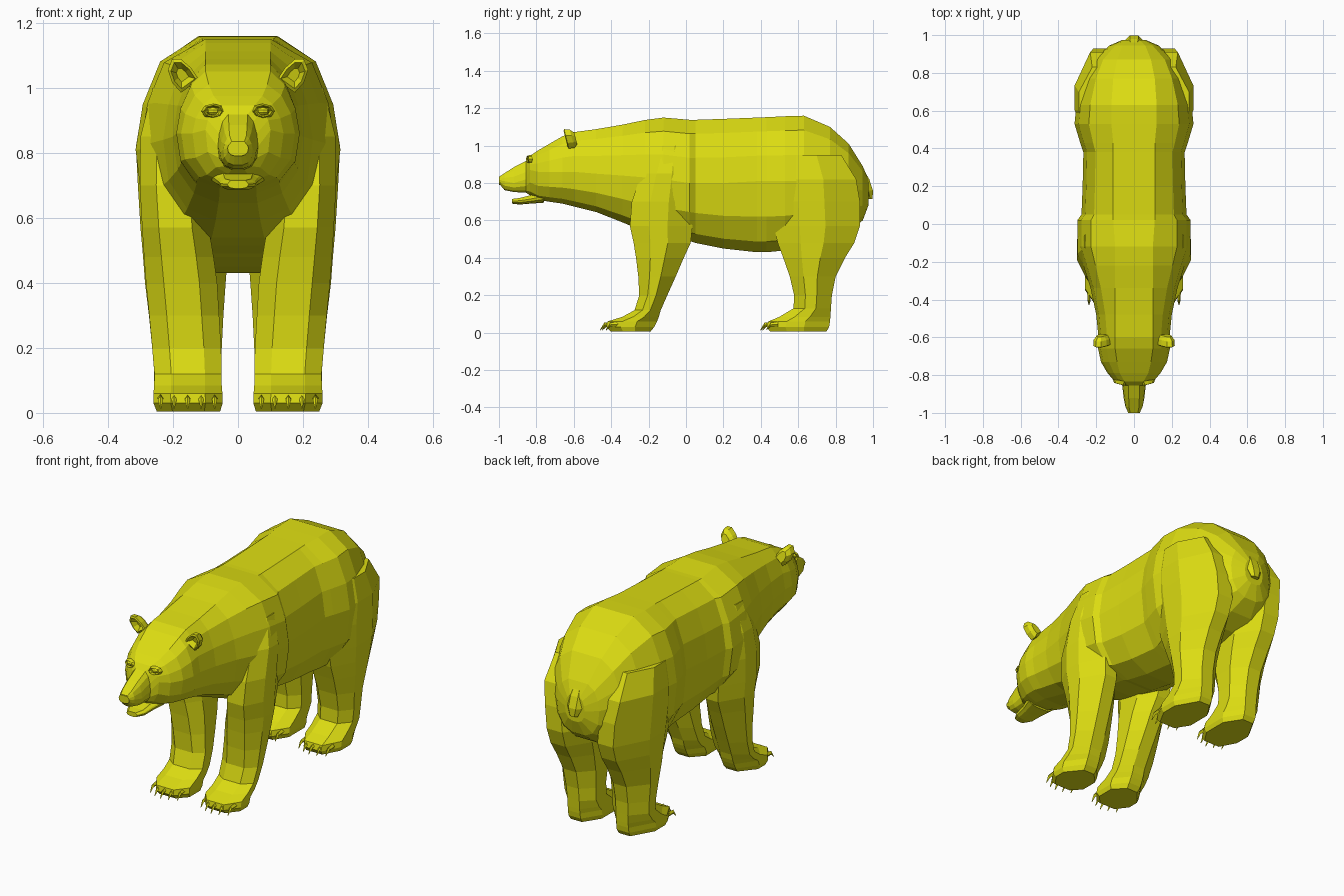
import bpy, bmesh, math
from mathutils import Vector

fur = bpy.data.materials.new("yellow_fur")
fur.diffuse_color = (0.72, 0.72, 0.006, 1)


def finish(ob, mirror=False):
    ob.data.materials.append(fur)
    if mirror:
        m = ob.modifiers.new("mirror", 'MIRROR')
        m.use_mirror_merge = False
    return ob


def from_bmesh(name, bm, mirror=False):
    bmesh.ops.recalc_face_normals(bm, faces=bm.faces)
    me = bpy.data.meshes.new(name)
    bm.to_mesh(me)
    bm.free()
    ob = bpy.data.objects.new(name, me)
    bpy.context.collection.objects.link(ob)
    return finish(ob, mirror)


def add_loft(bm, rings):
    vs = [[bm.verts.new(p) for p in r] for r in rings]
    n = len(vs[0])
    for a, b in zip(vs, vs[1:]):
        for i in range(n):
            j = (i + 1) % n
            bm.faces.new((a[i], a[j], b[j], b[i]))
    bm.faces.new(vs[0])
    bm.faces.new(vs[-1])


def loft(name, rings, mirror=False):
    bm = bmesh.new()
    add_loft(bm, rings)
    return from_bmesh(name, bm, mirror)


# upright cross-section of the trunk: y, top, bottom, half width, height of widest point, flat half width
def section(y, top, bot, w, mid, flat):
    u, d = top - mid, mid - bot
    half = [(flat, top), (.76 * w, top - .22 * u), (.93 * w, top - .6 * u), (w, mid),
            (.93 * w, mid - .5 * d), (.68 * w, mid - .85 * d), (.3 * w, bot)]
    return [(x, y, z) for x, z in half] + [(-x, y, z) for x, z in reversed(half)]


# level cross-section of a leg: z, front y, back y, inner x, outer x
def leg_section(z, f, b, i, o):
    w, d = o - i, b - f
    return [(i + .25 * w, f, z), (o - .25 * w, f, z), (o, f + .3 * d, z), (o, b - .4 * d, z),
            (o - .35 * w, b, z), (i + .3 * w, b, z), (i, b - .3 * d, z), (i, f + .25 * d, z)]


# trunk with rump, belly, shoulders and neck
loft("body", [section(*s) for s in [
    (.975, .82, .68, .06, .75, .03), (.945, .89, .60, .13, .76, .06),
    (.87, 1.01, .54, .215, .78, .09), (.77, 1.10, .49, .265, .80, .11),
    (.63, 1.16, .46, .305, .81, .12), (.53, 1.157, .44, .315, .81, .12),
    (.43, 1.152, .43, .285, .81, .11), (.38, 1.15, .43, .268, .81, .11),
    (.20, 1.143, .45, .272, .80, .11), (.05, 1.138, .48, .278, .80, .11),
    (.02, 1.138, .49, .300, .80, .11), (-.12, 1.15, .515, .300, .82, .10),
    (-.22, 1.137, .54, .268, .83, .10), (-.34, 1.112, .59, .230, .84, .10),
    (-.48, 1.088, .645, .200, .85, .10), (-.60, 1.072, .675, .188, .86, .10)]])

# skull, brow and muzzle
loft("head", [section(*s) for s in [
    (-.60, 1.072, .675, .188, .86, .10), (-.66, 1.05, .69, .190, .86, .10),
    (-.73, 1.01, .70, .175, .86, .09), (-.79, .975, .71, .140, .86, .075),
    (-.835, .945, .735, .100, .87, .05), (-.855, .918, .748, .062, .82, .03),
    (-.92, .885, .752, .055, .80, .028), (-.97, .853, .762, .045, .81, .026),
    (-.998, .835, .795, .030, .815, .020)]])

# open lower jaw
loft("lower_jaw", [section(*s) for s in [
    (-.76, .76, .695, .085, .73, .05), (-.83, .735, .69, .064, .715, .045),
    (-.89, .72, .685, .055, .706, .040), (-.93, .715, .69, .032, .703, .022)]])

# nose pad
loft("nose", [section(*s) for s in [
    (-.965, .838, .79, .040, .815, .022), (-1.0, .832, .79, .032, .815, .020)]])

# legs with paws
loft("front_leg", [leg_section(*s) for s in [
    (.005, -.40, -.19, .055, .250), (.03, -.425, -.17, .047, .260),
    (.06, -.42, -.155, .048, .260), (.085, -.34, -.145, .050, .258),
    (.12, -.275, -.135, .050, .257), (.20, -.250, -.10, .052, .264),
    (.30, -.255, -.055, .058, .273), (.40, -.267, -.012, .064, .283),
    (.48, -.280, .025, .075, .289), (.57, -.300, .035, .09, .295),
    (.70, -.29, .040, .10, .302), (.85, -.24, .035, .10, .300),
    (1.0, -.18, .02, .10, .262)]], True)

loft("rear_leg", [leg_section(*s) for s in [
    (.005, .45, .75, .055, .250), (.03, .432, .765, .047, .260),
    (.06, .44, .77, .048, .260), (.085, .50, .772, .050, .258),
    (.13, .575, .775, .050, .258), (.20, .578, .78, .050, .264),
    (.30, .555, .80, .045, .274), (.40, .520, .85, .038, .286),
    (.48, .490, .90, .032, .292), (.57, .470, .93, .025, .300),
    (.70, .455, .93, .04, .308), (.82, .47, .91, .08, .314),
    (.95, .50, .83, .09, .292)]], True)


# five hooked claws on each paw
def claws(name, y):
    bm = bmesh.new()
    for k in range(5):
        x = .072 + k * .0415
        yy = y + .022 * abs(k - 2) ** 1.5 / 2
        path = [(yy + .03, .045, .010), (yy - .012, .042, .008), (yy - .034, .014, .002)]
        add_loft(bm, [[(x - r, py, pz), (x, py, pz + r * 1.4), (x + r, py, pz), (x, py, pz - r * 1.4)]
                      for py, pz, r in path])
    from_bmesh(name, bm, True)


claws("front_claws", -.425)
claws("rear_claws", .432)

# cupped ears
rim = [(.120, 1.025), (.145, 1.062), (.175, 1.088), (.203, 1.088),
       (.216, 1.055), (.202, 1.015), (.175, .985)]
cx, cz = .172, 1.04


def ear_ring(scale, y):
    return [(cx + (x - cx) * scale, y - .25 * (z - cz) * scale, cz + (z - cz) * scale) for x, z in rim]


loft("ear", [ear_ring(.6, -.59), ear_ring(.95, -.61), ear_ring(1, -.64),
             ear_ring(.78, -.645), ear_ring(.4, -.615)], True)

# short tail
loft("tail", [[(-w, y, z), (-w * .5, y + d, z), (w * .5, y + d, z), (w, y, z),
               (w * .5, y - d, z), (-w * .5, y - d, z)]
              for y, z, w, d in [(.925, .88, .03, .02), (.955, .82, .045, .025),
                                 (.975, .76, .045, .024), (.985, .715, .025, .013)]])

# eyes with raised lids
bm = bmesh.new()
bmesh.ops.create_uvsphere(bm, u_segments=8, v_segments=5, radius=1)
for v in bm.verts:
    v.co = Vector((.077 + v.co.x * .020, -.836 + v.co.y * .014, .928 + v.co.z * .012))
from_bmesh("eye", bm, True)

loft_rings = []
bm = bmesh.new()
grid = []
for i in range(8):
    a = i * math.tau / 8
    grid.append([bm.verts.new((.077 + math.cos(a) * .028 * s, -.84 + dy + .25 * math.cos(a) * .028,
                               .928 + math.sin(a) * .018 * s))
                 for s, dy in ((.75, .004), (1, -.008), (1.3, .012))])
for i in range(8):
    p, q = grid[i], grid[(i + 1) % 8]
    for k in range(3):
        m = (k + 1) % 3
        bm.faces.new((p[k], q[k], q[m], p[m]))
from_bmesh("eyelid", bm, True)
